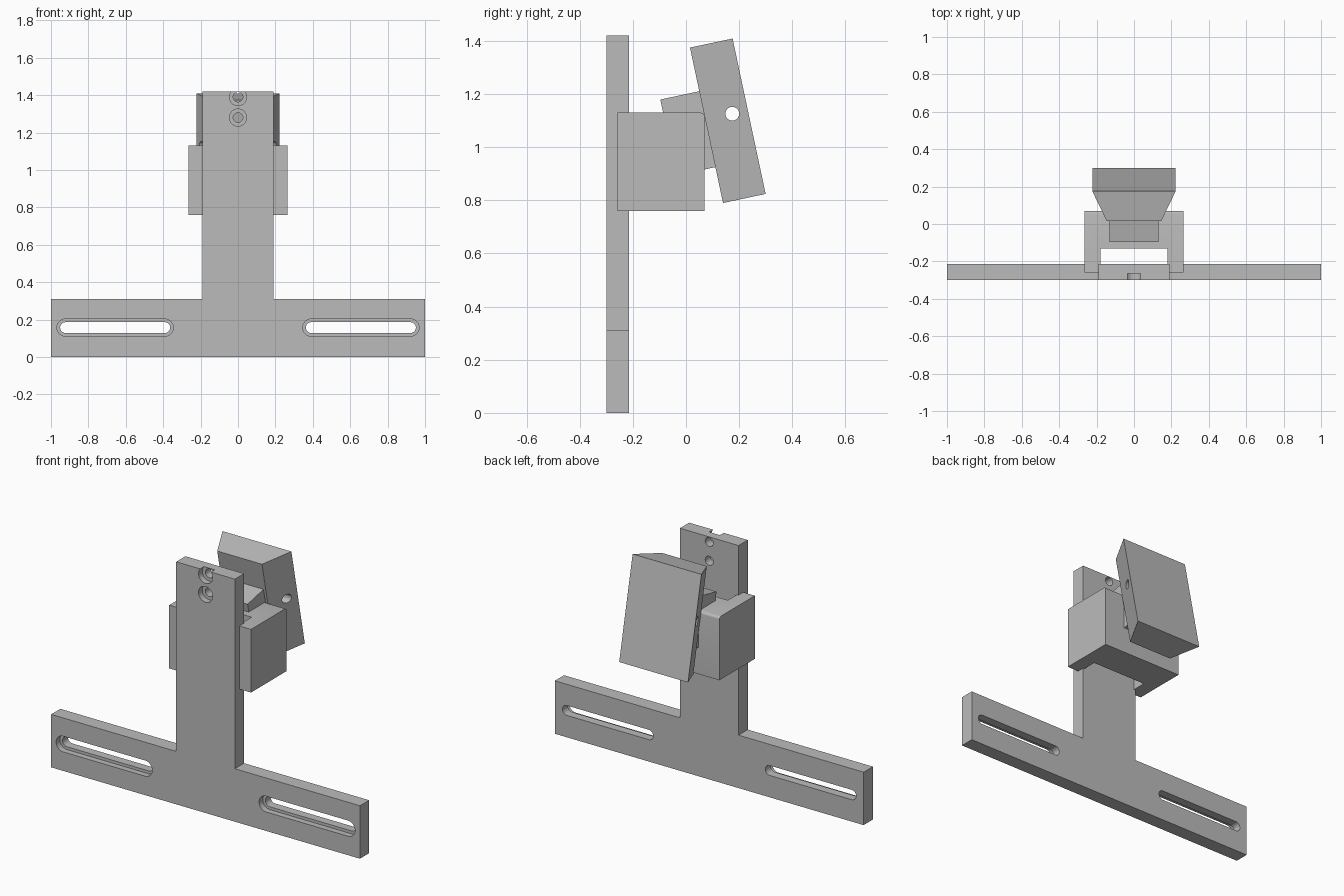
import bpy
import bmesh
from math import cos, sin, pi, radians, copysign

if "Cube" in bpy.data.objects:
    bpy.data.objects.remove(bpy.data.objects["Cube"], do_unlink=True)

grey = bpy.data.materials.new("plain_grey")
grey.use_nodes = True
grey.diffuse_color = (0.5, 0.5, 0.5, 1)
grey.node_tree.nodes["Principled BSDF"].inputs["Base Color"].default_value = (0.5, 0.5, 0.5, 1)

PLACE = {
    "x": lambda u, v, d: (d, u, v),
    "y": lambda u, v, d: (u, d, v),
    "z": lambda u, v, d: (u, v, d),
}


def prism(name, profile, axis, low, high):
    """Extrude a closed profile along an axis."""
    bm = bmesh.new()
    ends = [[bm.verts.new(PLACE[axis](u, v, d)) for u, v in profile] for d in (low, high)]
    bm.faces.new(ends[0])
    bm.faces.new(ends[1])
    n = len(profile)
    for i in range(n):
        j = (i + 1) % n
        bm.faces.new((ends[0][i], ends[0][j], ends[1][j], ends[1][i]))
    bmesh.ops.recalc_face_normals(bm, faces=bm.faces)
    mesh = bpy.data.meshes.new(name)
    bm.to_mesh(mesh)
    bm.free()
    mesh.materials.append(grey)
    ob = bpy.data.objects.new(name, mesh)
    bpy.context.collection.objects.link(ob)
    return ob


def stadium(u, v, radius, half=0.0, steps=32):
    """Circle, or a slot with round ends when half is set."""
    angles = [(i + 0.5) * 2 * pi / steps for i in range(steps)]
    return [(u + radius * cos(a) + copysign(half, cos(a)), v + radius * sin(a)) for a in angles]


def cut(ob, cutter):
    cutter.hide_render = True
    mod = ob.modifiers.new("cut", "BOOLEAN")
    mod.operation = "DIFFERENCE"
    mod.solver = "EXACT"
    mod.object = cutter
    bpy.context.view_layer.objects.active = ob
    bpy.ops.object.modifier_apply(modifier=mod.name)
    bpy.data.objects.remove(cutter, do_unlink=True)


def smooth(ob):
    bpy.ops.object.select_all(action="DESELECT")
    ob.select_set(True)
    bpy.context.view_layer.objects.active = ob
    bpy.ops.object.shade_smooth_by_angle(angle=radians(30))


# T-shaped mounting plate
FRONT, BACK, SINK = -0.3, -0.215, -0.265
right_half = [(1, 0), (1, 0.31), (0.19, 0.31), (0.19, 1.42)]
plate = prism("mounting_plate", right_half + [(-x, z) for x, z in reversed(right_half)],
              "y", FRONT, BACK)

# Recessed slots in the crossbar
for side in (-1, 1):
    for radius, depth in ((0.046, SINK), (0.029, 0)):
        cut(plate, prism("slot_cutter", stadium(side * 0.657, 0.157, radius, 0.265),
                         "y", -0.4, depth))

# Counterbored screw holes at the top of the stem
for z in (1.28, 1.39):
    for radius, depth in ((0.046, SINK), (0.026, 0)):
        cut(plate, prism("hole_cutter", stadium(0, z, radius), "y", -0.4, depth))
smooth(plate)

# Clamp block whose two arms straddle the stem
half_u = [(0.265, 0.07), (0.265, -0.258), (0.18, -0.258), (0.18, -0.13)]
block = prism("clamp_block", half_u + [(-x, y) for x, y in reversed(half_u)], "z", 0.76, 1.13)
bm = bmesh.new()
bm.from_mesh(block.data)
rim = [e for e in bm.edges if all(v.co.y > 0.06 and v.co.z > 1.1 for v in e.verts)]
bmesh.ops.bevel(bm, geom=rim, offset=0.015, segments=4, profile=0.5, affect="EDGES")
bm.to_mesh(block.data)
bm.free()
smooth(block)

# Tilted head with a tapered section, and the tongue joining it to the block
TILT = radians(12)
head = prism("tilting_head", [(-0.145, 0), (0.145, 0), (0.223, 0.164), (-0.223, 0.164)],
             "z", -0.598, 0)
tongue = prism("head_tongue", [(-0.13, -0.15), (0.13, -0.15), (0.13, 0.01), (-0.13, 0.01)],
               "z", -0.46, -0.168)
for ob in (head, tongue):
    ob.rotation_euler.x = TILT
    ob.location = (0, 0.015, 1.375)
bpy.context.view_layer.update()

# Cross pin hole through the head
cut(head, prism("pin_hole_cutter", stadium(0.174, 1.126, 0.026), "x", -0.4, 0.4))
smooth(head)
